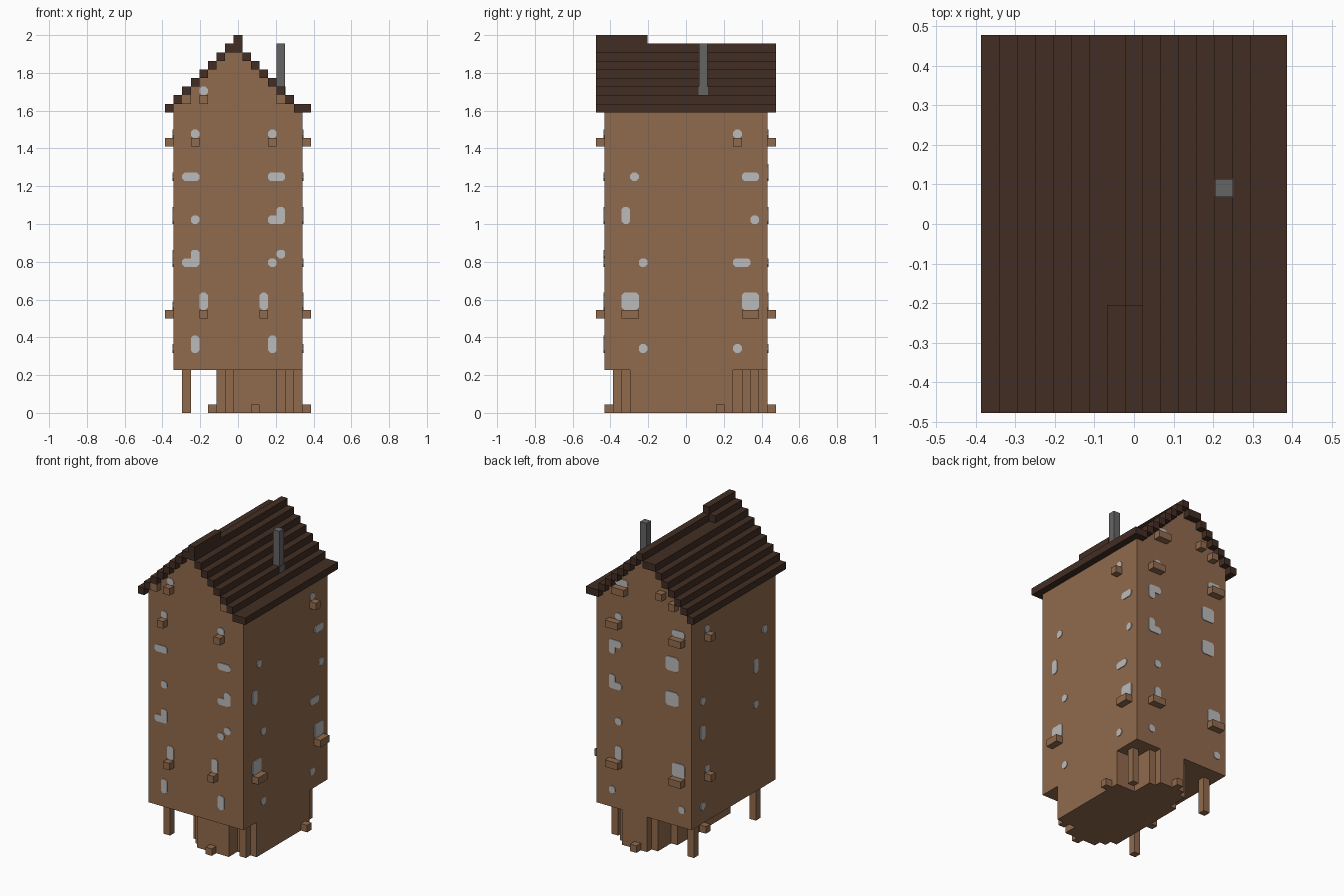
import bpy, bmesh
from mathutils import Vector

V = 2 / 44                       # edge of one block
HX, HY = 8.5, 10.5               # half footprint in blocks

old = bpy.data.objects.get("Cube")
if old:
    bpy.data.objects.remove(old, do_unlink=True)


def material(name, rgb):
    m = bpy.data.materials.new(name)
    m.use_nodes = True
    m.diffuse_color = (*rgb, 1)
    m.node_tree.nodes["Principled BSDF"].inputs["Base Color"].default_value = (*rgb, 1)
    return m


wood = material("warm wood", (0.28, 0.145, 0.075))
bark = material("dark roof wood", (0.054, 0.027, 0.017))
stone = material("chimney grey", (0.13, 0.13, 0.13))
glass = material("pale window grey", (0.50, 0.50, 0.50))


def finish(name, bm, mat):
    me = bpy.data.meshes.new(name)
    bmesh.ops.recalc_face_normals(bm, faces=bm.faces)
    bm.to_mesh(me)
    bm.free()
    me.materials.append(mat)
    ob = bpy.data.objects.new(name, me)
    bpy.context.collection.objects.link(ob)


def blocks(name, mat, boxes):
    """One object from boxes given as (x0, x1, y0, y1, z0, z1) in blocks."""
    bm = bmesh.new()
    for x0, x1, y0, y1, z0, z1 in boxes:
        for v in bmesh.ops.create_cube(bm, size=1)["verts"]:
            v.co = Vector(((x1 if v.co.x > 0 else x0) - HX,
                           (y1 if v.co.y > 0 else y0) - HY,
                           z1 if v.co.z > 0 else z0)) * V
    finish(name, bm, mat)


def windows(name, side, wall, panes):
    """Clipped-corner plates; panes are (start, width, z, height) in blocks."""
    bm = bmesh.new()
    c, out = 0.28, 0.1
    for a, w, z, h in panes:
        outline = [(a + c, z), (a + w - c, z), (a + w, z + c), (a + w, z + h - c),
                   (a + w - c, z + h), (a + c, z + h), (a, z + h - c), (a, z + c)]
        verts = []
        for u, k in outline:
            p = (u - HX, wall - HY, k) if side.y else (wall - HX, u - HY, k)
            verts.append(bm.verts.new(Vector(p) * V))
        face = bm.faces.new(verts)
        top = bmesh.ops.extrude_face_region(bm, geom=[face])["geom"]
        bmesh.ops.translate(bm, vec=side * out * V,
                            verts=[g for g in top if isinstance(g, bmesh.types.BMVert)])
    finish(name, bm, glass)


# Tower walls and stepped gable
blocks("tower_walls", wood, [(1, 16, 1, 20, 5, 35)])
gable = [(k - 34, 50 - k, 1, 20, k, k + 1) for k in range(35, 41)]
blocks("gable", wood, gable + [(8, 9, 1, 20, 41, 42), (7, 8, 1, 6, 41, 42)])

# Roof planks, one block per step, with a taller front ridge
blocks("roof_left_planks", bark, [(s, s + 1, 0, 21, 35 + s, 36 + s) for s in range(7)])
blocks("roof_right_planks", bark,
       [(15, 17, 0, 21, 35, 36)] +
       [(50 - k, 51 - k, 0, 21, k, k + 1) for k in range(36, 42)])
blocks("ridge", bark, [(8, 9, 0, 21, 42, 43), (7, 8, 6, 21, 41, 42)])
blocks("front_ridge_cap", bark, [(8, 9, 0, 6, 43, 44), (7, 8, 0, 6, 42, 43)])

blocks("chimney", stone, [(13, 14, 12, 13, 37, 43), (13, 14.05, 11.95, 13.05, 37, 38)])

# Base with stepped front and an open rear corner
blocks("base", wood, [(6, 16, 4, 16, 0, 5), (7, 13, 3, 19, 0, 5),
                      (8, 13, 2, 4, 0, 5), (8, 12, 19, 20, 0, 5)])
for x, xn in ((2, "right"), (14, "left")):
    for y, yn in ((3, "front"), (17, "back")):
        blocks(f"{yn}_{xn}_stilt", wood, [(x, x + 1, y, y + 1, 0, 5)])
blocks("ground_steps", wood, [(x, x + 1, y, y + 1, 0, 1)
                              for x, y in ((10, 1), (5, 10), (16, 14), (9, 20))])

# Window ledges on each wall: (start, width, height level)
front_ledges = [(3, 1, 31), (12, 1, 31), (4, 1, 11), (11, 1, 11),
                (4, 1, 36), (2, 1, 36), (13, 1, 36)]
back_ledges = [(11, 2, 36), (12, 2, 31), (2, 2, 31), (12, 2, 11), (2, 2, 11),
               (3, 1, 36), (5, 1, 37)]
left_ledges = [(16, 1, 31), (3, 2, 11), (17, 2, 11)]
right_ledges = [(16, 1, 31), (16, 1, 11)]
blocks("front_ledges", wood, [(a, a + w, 0, 1, z, z + 1) for a, w, z in front_ledges])
blocks("back_ledges", wood, [(a, a + w, 20, 21, z, z + 1) for a, w, z in back_ledges])
blocks("left_ledges", wood, [(16, 17, a, a + w, z, z + 1) for a, w, z in left_ledges])
blocks("right_ledges", wood, [(0, 1, a, a + w, z, z + 1) for a, w, z in right_ledges])

# Windows on each wall
windows("front_windows", Vector((0, -1, 0)), 1, [
    (4, 1, 37, 1), (3, 1, 32, 1), (12, 1, 32, 1), (2, 2, 27, 1), (12, 2, 27, 1),
    (3, 1, 22, 1), (12, 2, 22, 1), (13, 1, 22, 2), (2, 2, 17, 1), (3, 1, 17, 2),
    (12, 1, 17, 1), (13, 1, 18, 1), (4, 1, 12, 2), (11, 1, 12, 2),
    (3, 1, 7, 2), (12, 1, 7, 2)])
windows("back_windows", Vector((0, 1, 0)), 20, [
    (11, 2, 37, 1), (12, 1, 32, 1), (2, 2, 32, 1), (12, 2, 28, 1), (13, 1, 27, 2),
    (3, 2, 27, 2), (12, 2, 22, 1), (13, 1, 22, 2), (3, 2, 22, 2), (12, 1, 17, 1),
    (12, 1, 12, 2), (2, 2, 12, 2), (13, 1, 7, 1), (2, 1, 7, 1)])
windows("left_windows", Vector((1, 0, 0)), 16, [
    (16, 1, 32, 1), (4, 1, 27, 1), (17, 2, 27, 1), (3, 1, 22, 2), (18, 1, 22, 1),
    (5, 1, 17, 1), (16, 2, 17, 1), (3, 2, 12, 2), (17, 2, 12, 2),
    (5, 1, 7, 1), (16, 1, 7, 1)])
windows("right_windows", Vector((-1, 0, 0)), 1, [
    (16, 1, 32, 1), (3, 1, 27, 1), (17, 1, 22, 1), (5, 1, 22, 2), (17, 1, 17, 2),
    (5, 1, 17, 1), (16, 1, 12, 1), (17, 1, 7, 1)])
